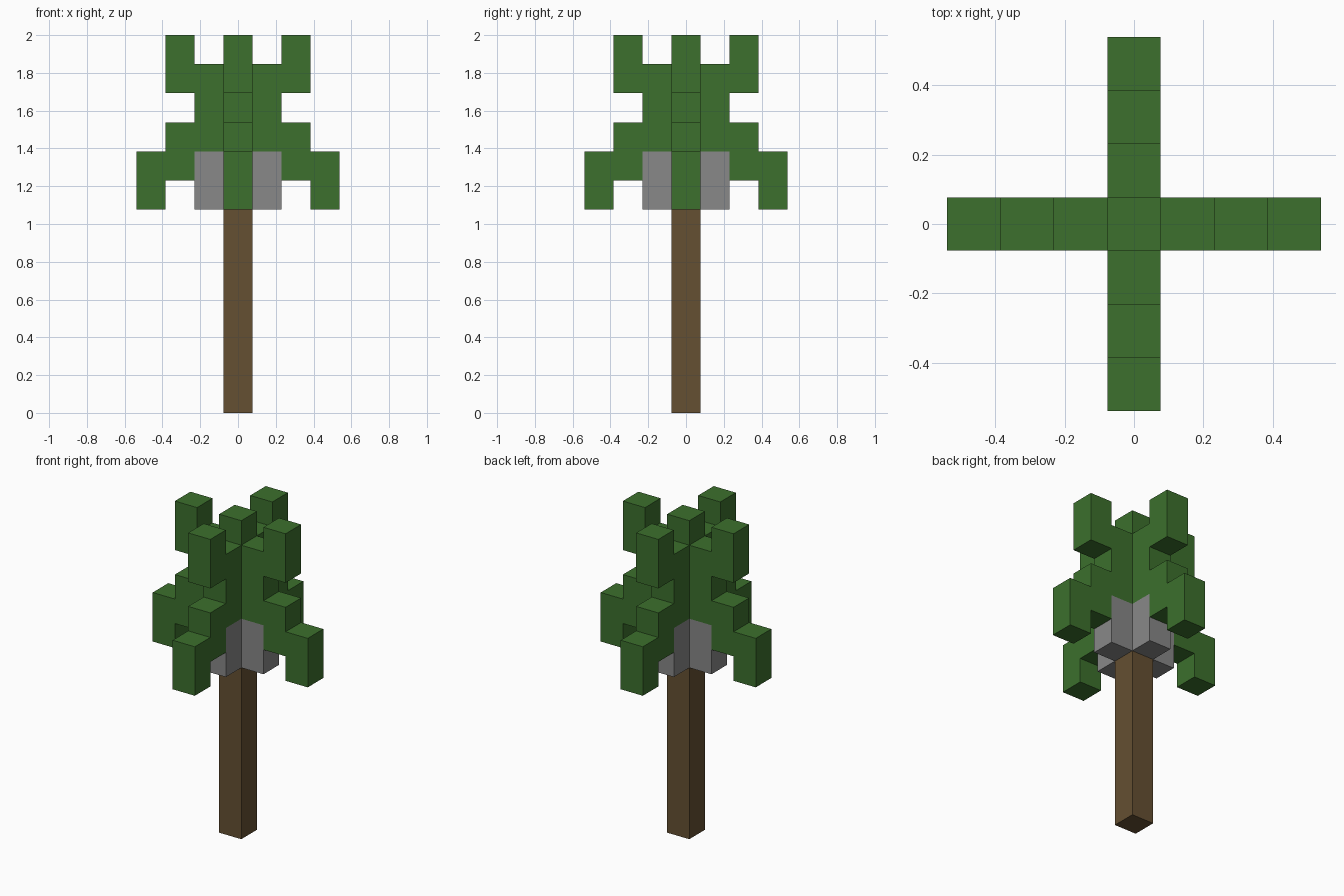
import bpy
import bmesh
import math
from mathutils import Vector

if "Cube" in bpy.data.objects:
    bpy.data.objects.remove(bpy.data.objects["Cube"], do_unlink=True)

U = 2 / 13  # edge of one block


def material(name, colour):
    mat = bpy.data.materials.new(name)
    mat.use_nodes = True
    mat.diffuse_color = colour
    mat.node_tree.nodes["Principled BSDF"].inputs["Base Color"].default_value = colour
    return mat


def column(x, y, bottom, top):
    return {(x, y, z) for z in range(bottom, top)}


def ring(distance, bottom, top):
    """Four matching columns, one on each arm of the cross."""
    cells = set()
    for sx, sy in ((1, 0), (-1, 0), (0, 1), (0, -1)):
        cells |= column(sx * distance, sy * distance, bottom, top)
    return cells


def build(name, cells, solid, mat):
    """Skin the blocks of one part, leaving out faces buried in the tree."""
    bm = bmesh.new()
    for cell in sorted(cells):
        centre = Vector(cell) + Vector((0, 0, 0.5))
        for axis in range(3):
            for sign in (1, -1):
                n = Vector((0, 0, 0))
                n[axis] = sign
                if tuple(int(c + d) for c, d in zip(cell, n)) in solid:
                    continue
                a = Vector((0, 0, 0))
                a[(axis + 1) % 3] = 0.5
                b = n.cross(a)
                mid = centre + n / 2
                corners = (mid - a - b, mid + a - b, mid + a + b, mid - a + b)
                bm.faces.new([bm.verts.new(c * U) for c in corners])
    # Weld the blocks and merge flat areas
    bmesh.ops.remove_doubles(bm, verts=bm.verts[:], dist=0.001)
    bmesh.ops.dissolve_limit(bm, angle_limit=math.radians(1),
                             verts=bm.verts[:], edges=bm.edges[:])
    mesh = bpy.data.meshes.new(name)
    bm.to_mesh(mesh)
    bm.free()
    mesh.materials.append(mat)
    obj = bpy.data.objects.new(name, mesh)
    bpy.context.collection.objects.link(obj)


# Trunk, pale blocks under the crown, and drooping and rising fronds
trunk = column(0, 0, 0, 7)
base = ring(1, 7, 9)
leaves = (column(0, 0, 7, 13) | ring(1, 9, 12) | ring(2, 8, 10)
          | ring(2, 11, 13) | ring(3, 7, 9))
tree = trunk | base | leaves

build("trunk", trunk, tree, material("bark brown", (0.130, 0.080, 0.032, 1)))
build("crown_base", base, tree, material("stone grey", (0.246, 0.246, 0.246, 1)))
build("leaves", leaves, tree, material("leaf green", (0.045, 0.162, 0.026, 1)))
